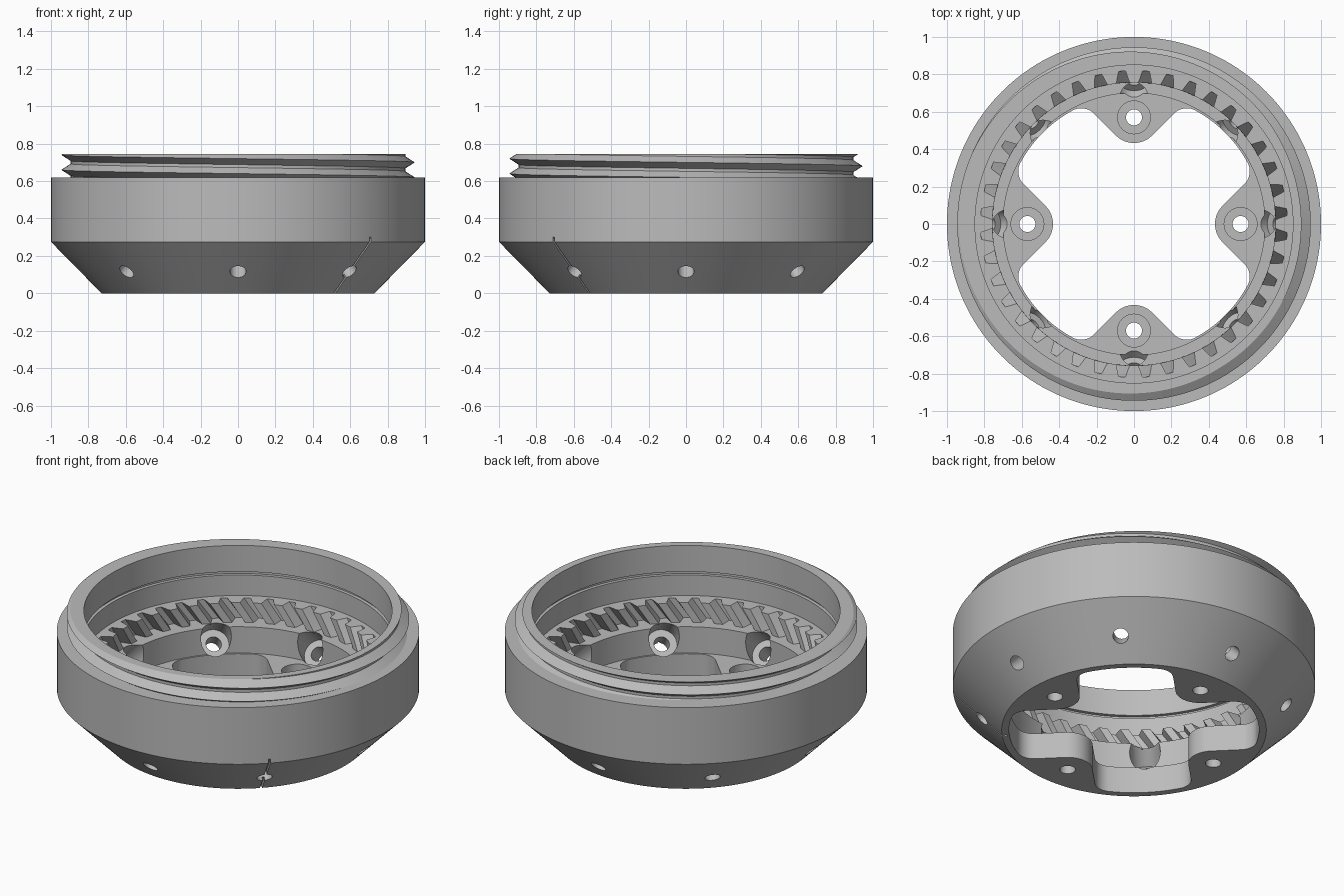
import bpy, bmesh
from math import sin, cos, pi, radians, atan2, sqrt
from mathutils import Matrix, Vector

if "Cube" in bpy.data.objects:
    bpy.data.objects.remove(bpy.data.objects["Cube"])

grey = bpy.data.materials.new("machined grey")
grey.use_nodes = True
colour = (0.5, 0.5, 0.5, 1)
grey.diffuse_color = colour
grey.node_tree.nodes["Principled BSDF"].inputs["Base Color"].default_value = colour


def polar(r, a, z):
    return Vector((r * cos(a), r * sin(a), z))


def add_columns(bm, columns):
    """Skin a row of closed cross-sections; the last one meets the first."""
    rows = [[bm.verts.new(p) for p in col] for col in columns]
    n = len(rows[0])
    for a, b in zip(rows, rows[1:]):
        for j in range(n):
            k = (j + 1) % n
            bm.faces.new((a[j], b[j], b[k], a[k]))


def finish(bm, name):
    bmesh.ops.remove_doubles(bm, verts=bm.verts, dist=1e-5)
    bmesh.ops.recalc_face_normals(bm, faces=bm.faces)
    mesh = bpy.data.meshes.new(name)
    bm.to_mesh(mesh)
    bm.free()
    mesh.materials.append(grey)
    ob = bpy.data.objects.new(name, mesh)
    bpy.context.collection.objects.link(ob)
    return ob


def from_columns(columns, name):
    bm = bmesh.new()
    add_columns(bm, columns)
    return finish(bm, name)


def activate(ob):
    bpy.ops.object.select_all(action='DESELECT')
    ob.select_set(True)
    bpy.context.view_layer.objects.active = ob


def cut(ob, cutter):
    mod = ob.modifiers.new("cut", 'BOOLEAN')
    mod.operation = 'DIFFERENCE'
    mod.solver = 'EXACT'
    mod.object = cutter
    activate(ob)
    bpy.ops.object.modifier_apply(modifier=mod.name)


# Housing: lathed shell with a helical outer thread
PITCH, PEAK, RIM, STEP = 0.08, 0.70, 0.745, 0.62


def thread_radius(z, turn):
    u = ((z - PEAK) / PITCH + turn) % 1
    return 0.945 - 0.05 * min(min(u, 1 - u) / 0.4, 1)


inside = [(0.85, RIM), (0.85, 0.585), (0.87, 0.585), (0.87, 0.565), (0.85, 0.565),
          (0.85, 0.32), (0.70, 0.32), (0.70, 0)]
columns = []
SEG = 160
for i in range(SEG + 1):
    turn = i / SEG
    profile = [(0.73, 0), (1, 0.275), (1, STEP)]
    for m in range(-2, 3):
        for f in (0, 0.4, 0.6):
            z = min(max(PEAK + PITCH * (m + f - turn), STEP), RIM)
            profile.append((thread_radius(z, turn), z))
    columns.append([polar(r, turn * 2 * pi, z) for r, z in profile + inside])
housing = from_columns(columns, "housing")

# Internal ring gear with slanted teeth
TEETH, Z0, Z1, LAYERS = 40, 0.315, 0.44, 5
tooth = [(-2.7, 0.757), (-1.3, 0.82), (1.3, 0.82), (2.7, 0.757)]
columns = []
for i in range(TEETH):
    for off, r in tooth:
        a = radians((i + 0.5) * 360 / TEETH + off)
        col = []
        for k in range(LAYERS + 1):
            f = k / LAYERS
            col.append(polar(r, a - radians(6) * (1 - f), Z0 + (Z1 - Z0) * f))
        col += [polar(0.857, a, Z1), polar(0.857, a - radians(6), Z0)]
        columns.append(col)
ring_gear = from_columns(columns + columns[:1], "ring_gear")

# Mounting flange: round opening with four rounded lugs
LUG, TIP, FILLET, OPEN, THICK = 0.57, 0.137, 0.095, 0.69, 0.16
half = []
for k in range(9):
    a = k / 8 * pi / 4
    half.append((TIP * sin(a), LUG - TIP * cos(a)))
gap = LUG - sqrt(2) * (TIP + FILLET)
reach = OPEN - FILLET
cx = (-gap + sqrt(2 * reach ** 2 - gap ** 2)) / 2
cy = cx + gap
end = atan2(cy, cx)
for k in range(9):
    a = 3 * pi / 4 + (end - 3 * pi / 4) * k / 8
    half.append((cx + FILLET * cos(a), cy + FILLET * sin(a)))
for k in range(1, 6):
    a = end + (pi / 4 - end) * k / 5
    half.append((OPEN * cos(a), OPEN * sin(a)))
lobe = half[:0:-1] + [(-x, y) for x, y in half[:-1]]
columns = []
for q in range(4):
    turn = Matrix.Rotation(q * pi / 2, 3, 'Z')
    for x, y in lobe:
        p = turn @ Vector((x, y, 0))
        outer = p.normalized() * 0.704
        up = Vector((0, 0, THICK))
        columns.append([p, p + up, outer + up, outer])
flange = from_columns(columns + columns[:1], "lug_flange")

# Cutters: stepped drills for the lugs and for the slanted holes
def add_drill(bm, matrix, profile, seg=32):
    add_columns(bm, [[matrix @ polar(r, i % seg * 2 * pi / seg, z) for r, z in profile]
                     for i in range(seg + 1)])


bm = bmesh.new()
lug_bore = [(0, -0.1), (0.043, -0.1), (0.043, 0.09), (0.088, 0.09), (0.088, 0.168), (0, 0.168)]
side_bore = [(0, -0.1), (0.043, -0.1), (0.043, 0.1), (0.085, 0.1), (0.085, 0.3), (0, 0.3)]
for i in range(8):
    spin = Matrix.Rotation(i * pi / 4, 4, 'Z')
    if i % 2 == 0:
        add_drill(bm, spin @ Matrix.Translation((LUG, 0, 0)), lug_bore)
    tilt = Matrix.Translation((0.843, 0, 0.115)) @ Matrix.Rotation(-pi / 4, 4, 'Y')
    add_drill(bm, spin @ tilt, side_bore)
drills = finish(bm, "drill_cutter")

# Thin slit down the tapered face
bm = bmesh.new()
slit_frame = (Matrix.Rotation(-pi / 4, 4, 'Z') @ Matrix.Translation((0.865, 0, 0.1375))
              @ Matrix.Rotation(-pi / 4, 4, 'Y') @ Matrix.Translation((0, 0, -0.015))
              @ Matrix.Diagonal((0.6, 0.012, 0.07, 1)))
bmesh.ops.create_cube(bm, size=1, matrix=slit_frame)
slit = finish(bm, "slit_cutter")

cut(housing, drills)
cut(flange, drills)
cut(housing, slit)
for cutter in (drills, slit):
    bpy.data.objects.remove(cutter)

for ob in (housing, ring_gear, flange):
    activate(ob)
    bpy.ops.object.shade_smooth_by_angle(angle=radians(25))
